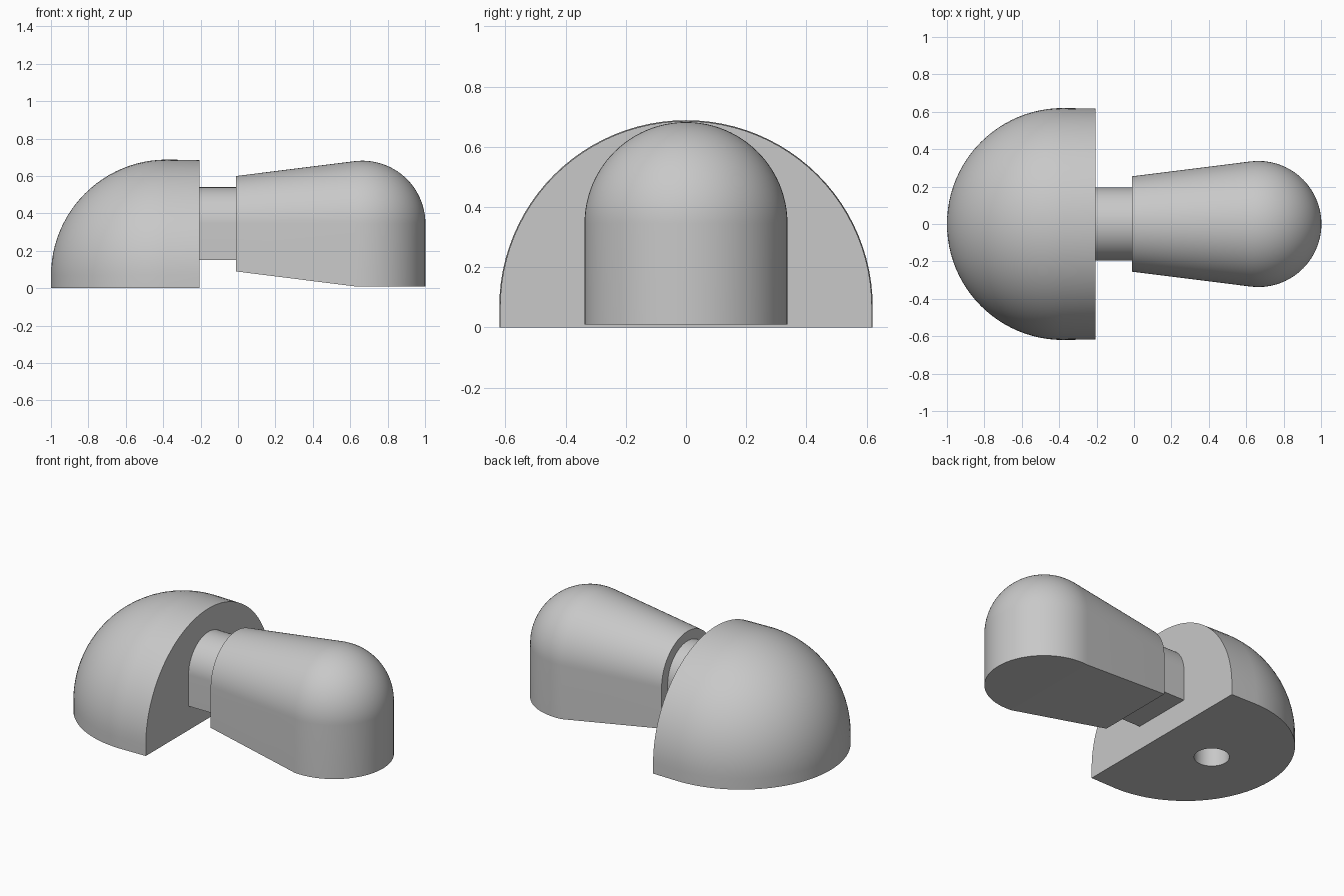
import bpy
import bmesh
from math import sin, cos, pi, radians

cube = bpy.data.objects.get("Cube")
if cube:
    bpy.data.objects.remove(cube, do_unlink=True)

grey = bpy.data.materials.new("light grey")
grey.use_nodes = True
colour = (0.58, 0.58, 0.58, 1)
grey.diffuse_color = colour
grey.node_tree.nodes["Principled BSDF"].inputs["Base Color"].default_value = colour

ARC = 48    # segments over each rounded top
STEPS = 24  # stations over each rounded end


def arch(x, r, axis_z, base_z):
    """Cross-section with a half-round top and straight sides down to a flat base."""
    ring = [(x, r * cos(pi * i / ARC), axis_z + r * sin(pi * i / ARC))
            for i in range(ARC + 1)]
    return [(x, r, base_z)] + ring + [(x, -r, base_z)]


def round_end(x, r, base_z, direction, start=0.0):
    """Stations that close the form with a quarter-round end."""
    angles = [start + (pi / 2 - start) * i / STEPS for i in range(STEPS + 1)]
    return [(x + direction * r * sin(a), max(r * cos(a), 0), base_z) for a in angles]


def loft(name, stations, axis_z):
    bm = bmesh.new()
    rings = [[bm.verts.new(p) for p in arch(x, r, axis_z, base)]
             for x, r, base in stations]
    for a, b in zip(rings, rings[1:]):
        for i in range(len(a)):
            j = (i + 1) % len(a)
            bm.faces.new((a[i], a[j], b[j], b[i]))
    for ring, station in ((rings[0], stations[0]), (rings[-1], stations[-1])):
        if station[1] > 0.01:
            bm.faces.new(ring)
    bmesh.ops.remove_doubles(bm, verts=bm.verts, dist=0.0001)
    bmesh.ops.recalc_face_normals(bm, faces=bm.faces)
    mesh = bpy.data.meshes.new(name)
    bm.to_mesh(mesh)
    bm.free()
    mesh.materials.append(grey)
    obj = bpy.data.objects.new(name, mesh)
    bpy.context.collection.objects.link(obj)
    return obj


def select_only(obj):
    bpy.ops.object.select_all(action="DESELECT")
    obj.select_set(True)
    bpy.context.view_layer.objects.active = obj


# Domed base with a flat inner face
dome = loft("dome_base", [(-0.205, 0.617, 0)] + round_end(-0.38, 0.62, 0, -1), 0.068)

# Neck joining the dome to the grip
neck = loft("neck", [(-0.215, 0.195, 0.15), (0.0, 0.195, 0.15)], 0.345)

# Flared grip with a rounded tip, tangent to the taper
grip = loft("grip", [(-0.01, 0.255, 0.09)]
            + round_end(0.665, 0.337, 0.01, 1, start=-0.12), 0.345)

# Blind round hole in the underside of the dome
bpy.ops.mesh.primitive_cylinder_add(vertices=48, radius=0.1, depth=0.6,
                                    location=(-0.574, 0, 0))
cutter = bpy.context.object
cutter.name = "hole_cutter"
cutter.hide_render = True
cutter.data.materials.append(grey)
hole = dome.modifiers.new("hole", "BOOLEAN")
hole.operation = "DIFFERENCE"
hole.solver = "EXACT"
hole.object = cutter
select_only(dome)
bpy.ops.object.modifier_apply(modifier=hole.name)
bpy.data.objects.remove(cutter, do_unlink=True)

for part in (dome, neck, grip):
    select_only(part)
    bpy.ops.object.shade_smooth_by_angle(angle=radians(30))
